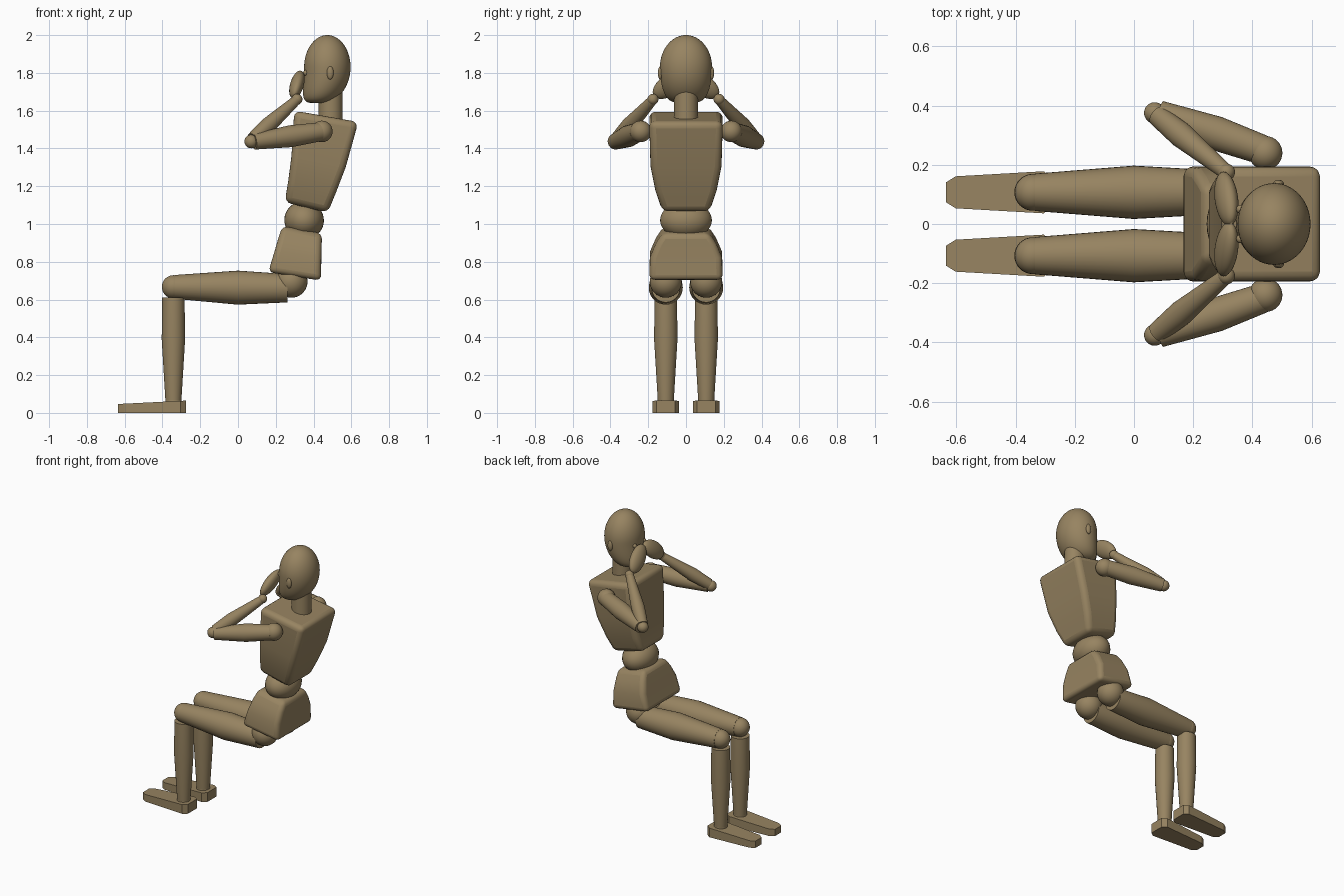
import bpy, bmesh, math
from mathutils import Vector, Matrix

if "Cube" in bpy.data.objects:
    bpy.data.objects.remove(bpy.data.objects["Cube"])

wood = bpy.data.materials.new("wood")
wood.diffuse_color = (0.31, 0.23, 0.12, 1)
wood.use_nodes = True
wood.node_tree.nodes["Principled BSDF"].inputs["Base Color"].default_value = wood.diffuse_color


def finish(name, bm, mirror=False, bevel=0, angle=35):
    """Turn a bmesh (in world coordinates) into a shaded, optionally mirrored object."""
    bmesh.ops.recalc_face_normals(bm, faces=bm.faces)
    me = bpy.data.meshes.new(name)
    bm.to_mesh(me)
    bm.free()
    ob = bpy.data.objects.new(name, me)
    bpy.context.collection.objects.link(ob)
    me.materials.append(wood)
    if bevel:
        m = ob.modifiers.new("bevel", 'BEVEL')
        m.width, m.segments, m.limit_method = bevel, 4, 'ANGLE'
        m.angle_limit = math.radians(40)
    if mirror:
        m = ob.modifiers.new("mirror", 'MIRROR')
        m.use_axis = (False, True, False)
    bpy.ops.object.select_all(action='DESELECT')
    bpy.context.view_layer.objects.active = ob
    ob.select_set(True)
    if angle:
        bpy.ops.object.shade_smooth_by_angle(angle=math.radians(angle))
    return ob


def bridge(bm, rings):
    """Skin a list of closed rings and cap both ends."""
    loops = [[bm.verts.new(p) for p in r] for r in rings]
    n = len(loops[0])
    for a, b in zip(loops, loops[1:]):
        for i in range(n):
            bm.faces.new((a[i], a[(i + 1) % n], b[(i + 1) % n], b[i]))
    bm.faces.new(loops[0])
    bm.faces.new(loops[-1])


def limb(name, a, b, radii, mirror=True, sides=32):
    """Turned piece from a to b; radii = (fraction, radius) stations."""
    a, b = Vector(a), Vector(b)
    rot = (b - a).to_track_quat('Z', 'Y')
    bm = bmesh.new()
    bridge(bm, [[a.lerp(b, t) + rot @ Vector((r * math.cos(k * math.tau / sides),
                                              r * math.sin(k * math.tau / sides), 0))
                 for k in range(sides)] for t, r in radii])
    finish(name, bm, mirror)


def ball(name, c, size, long_axis=(1, 0, 0), normal=(0, 0, 1), mirror=True):
    """Ellipsoid; size is along (long axis, side, normal)."""
    u = Vector(long_axis).normalized()
    w = Vector(normal)
    w = (w - u * w.dot(u)).normalized()
    rot = Matrix((u, w.cross(u), w)).transposed()
    bm = bmesh.new()
    bmesh.ops.create_uvsphere(bm, u_segments=32, v_segments=18, radius=1)
    for v in bm.verts:
        v.co = Vector(c) + rot @ Vector([p * s for p, s in zip(v.co, size)])
    finish(name, bm, mirror)


def block(name, sections, bevel):
    """Body block; sections = (front x, front z, back x, back z, half width)."""
    bm = bmesh.new()
    bridge(bm, [[(fx, -w, fz), (bx, -w, bz), (bx, w, bz), (fx, w, fz)]
                for fx, fz, bx, bz, w in sections])
    finish(name, bm, bevel=bevel, angle=40)


# Trunk
block("torso", [(.247, 1.115, .475, 1.06, .125), (.265, 1.22, .52, 1.17, .162),
                (.283, 1.36, .57, 1.30, .188), (.298, 1.60, .637, 1.54, .195)], .035)
ball("waist", (.35, 1.02, 0)[:1] + (0, 1.02), (.105, .137, .1), (1, 0, -.2), mirror=False)
block("pelvis", [(.16, .745, .44, .70, .195), (.195, .86, .441, .82, .19),
                 (.215, .93, .443, .89, .16), (.235, .99, .445, .95, .122)], .03)
limb("neck", (.49, 0, 1.54), (.49, 0, 1.72), [(0, .063), (1, .063)], mirror=False)

# Head: egg with a fuller jaw pushed towards the face
bm = bmesh.new()
bmesh.ops.create_uvsphere(bm, u_segments=48, v_segments=32, radius=1)
for v in bm.verts:
    x, y, z = v.co
    rad = math.hypot(x, y)
    k = rad ** -.5 if z < 0 and rad > 1e-4 else 1
    v.co = (.473 + x * k * .123 - (.05 * z * z if z < 0 else 0),
            y * k * .138, 1.83 + z * (.19 if z < 0 else .17))
finish("head", bm)
ball("eye", (.36, .05, 1.80), (.015, .015, .015))
ball("ear", (.488, .136, 1.80), (.018, .013, .035))

# Arms
ball("shoulder", (.444, .24, 1.49), (.057, .057, .057))
limb("upper_arm", (.435, .25, 1.488), (.085, .375, 1.436), [(0, .05), (.45, .058), (1, .042)])
ball("elbow", (.07, .375, 1.437), (.036, .036, .036))
limb("forearm", (.08, .366, 1.45), (.308, .178, 1.655), [(0, .036), (.35, .043), (1, .026)])
ball("wrist", (.312, .175, 1.66), (.029, .029, .029))
ball("hand", (.312, .085, 1.737), (.105, .058, .036), (.15, -.8, .56), (1, .05, -.4))

# Legs
Y = .107
ball("hip", (.283, Y, .695), (.085, .085, .085))
limb("thigh", (.262, Y, .66), (-.335, Y, .667), [(0, .075), (.44, .09), (1, .063)])
ball("knee", (-.341, Y, .667), (.062, .062, .062))
limb("shin", (-.342, Y, .612), (-.342, Y, .06), [(0, .059), (.4, .062), (1, .042)])
ball("ankle", (-.342, Y, .062), (.043, .043, .043))

# Foot: chamfered plan, higher at the heel
half = [(-.634, .034), (-.602, .054), (-.305, .071), (-.276, .05)]
plan = half + [(x, -y) for x, y in reversed(half)]
bm = bmesh.new()
bridge(bm, [[(x, Y + y, 0) for x, y in plan],
            [(x, Y + y, .065 + (x + .276) * .05) for x, y in plan]])
finish("foot", bm, mirror=True, angle=0)
